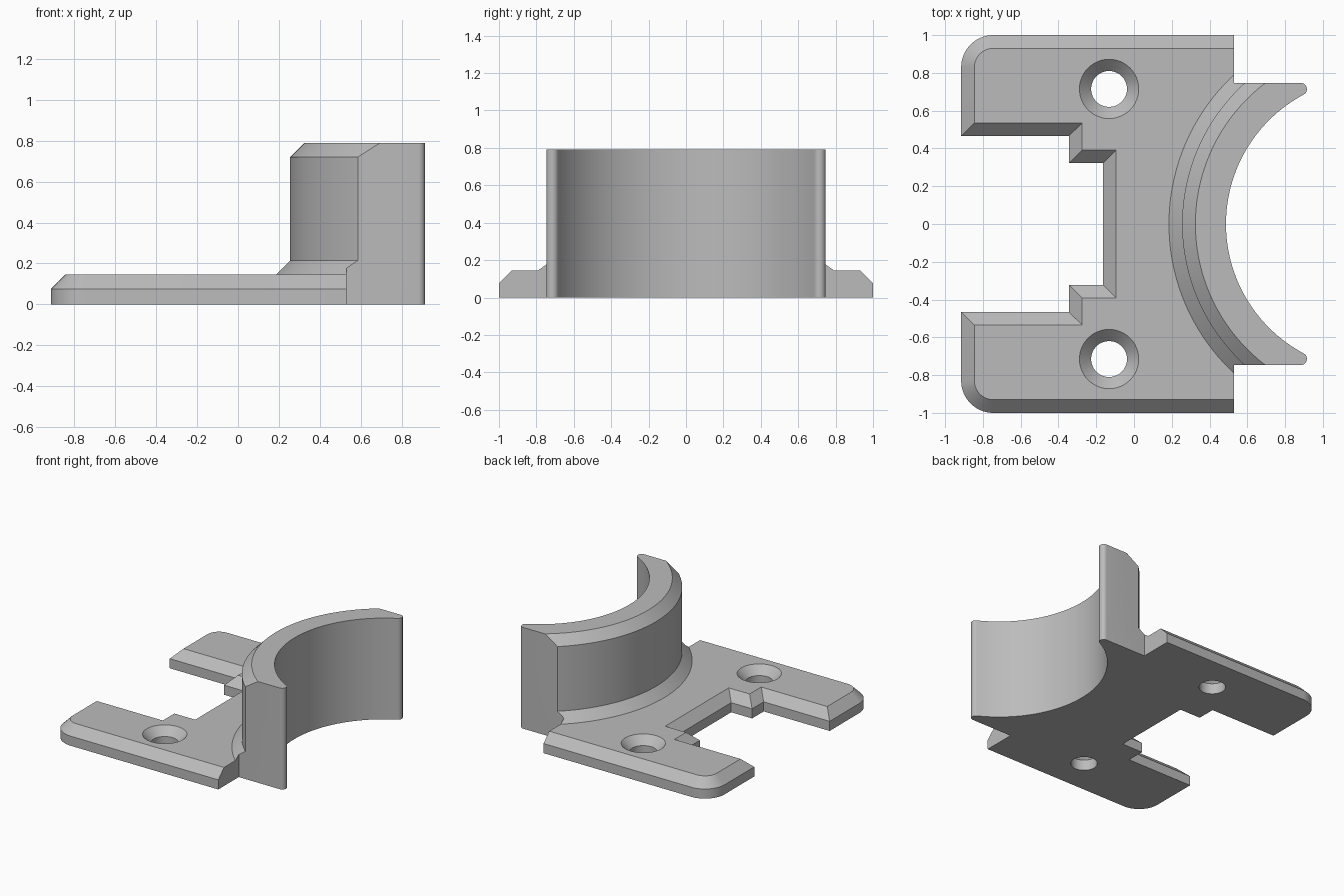
import bpy, bmesh
from math import cos, sin, pi, radians, sqrt, atan2

default = bpy.data.objects.get("Cube")
if default:
    bpy.data.objects.remove(default, do_unlink=True)

CX = 1.263                  # axis of the curved wall
R_OUT, R_IN = 1.008, 0.776
CH = 0.07                   # chamfer size used everywhere
PLATE_TOP, WALL_TOP = 0.145, 0.79
WALL_Y, PLATE_X = 0.747, 0.53


def arc(cx, cy, r, a0, a1, n):
    return [(cx + r * cos(a0 + (a1 - a0) * i / n),
             cy + r * sin(a0 + (a1 - a0) * i / n)) for i in range(n + 1)]


def mirrored(half):
    """Close a +y half outline with its -y reflection."""
    return half + [(x, -y) for x, y in reversed(half)]


def finish(name, bm):
    bmesh.ops.recalc_face_normals(bm, faces=bm.faces)
    mesh = bpy.data.meshes.new(name)
    bm.to_mesh(mesh)
    bm.free()
    obj = bpy.data.objects.new(name, mesh)
    bpy.context.collection.objects.link(obj)
    return obj


def prism(name, outline, z0, z1, chamfer=0.0):
    bm = bmesh.new()
    face = bm.faces.new([bm.verts.new((x, y, z0)) for x, y in outline])
    face.normal_update()
    if face.normal.z < 0:
        face.normal_flip()
    top = bmesh.ops.extrude_face_region(bm, geom=[face], use_keep_orig=True)["geom"]
    verts = [v for v in top if isinstance(v, bmesh.types.BMVert)]
    lid = [f for f in top if isinstance(f, bmesh.types.BMFace)]
    bmesh.ops.translate(bm, verts=verts, vec=(0, 0, z1 - chamfer - z0))
    bmesh.ops.recalc_face_normals(bm, faces=bm.faces)
    if chamfer:
        bmesh.ops.inset_region(bm, faces=lid, thickness=chamfer, use_even_offset=True)
        bmesh.ops.translate(bm, verts=list(lid[0].verts), vec=(0, 0, chamfer))
    return finish(name, bm)


def turned(name, profile, cx, cy, segments):
    """Solid of revolution from (radius, height) points, capped at both ends."""
    bm = bmesh.new()
    rings = [[bm.verts.new((x, y, z)) for x, y in
              arc(cx, cy, r, 0, 2 * pi, segments)[:-1]] for r, z in profile]
    for a, b in zip(rings, rings[1:]):
        for i in range(segments):
            j = (i + 1) % segments
            bm.faces.new((a[i], a[j], b[j], b[i]))
    bm.faces.new(rings[0])
    bm.faces.new(rings[-1])
    return finish(name, bm)


def combine(target, tool, operation):
    """Bake a boolean into the target and discard the tool."""
    mod = target.modifiers.new(operation.lower(), 'BOOLEAN')
    mod.operation, mod.solver, mod.object = operation, 'EXACT', tool
    graph = bpy.context.evaluated_depsgraph_get()
    mesh = bpy.data.meshes.new_from_object(target.evaluated_get(graph))
    target.modifiers.clear()
    target.data = mesh
    bpy.data.objects.remove(tool, do_unlink=True)


# Base plate: rounded outer corners, stepped notch, chamfered rim
half_plate = [(0.75, 1.0)] + arc(-0.745, 0.83, 0.17, pi / 2, pi, 16)
half_plate += [(-0.915, 0.465), (-0.345, 0.465), (-0.345, 0.322), (-0.165, 0.322)]
bracket = prism("clamp_bracket", mirrored(half_plate), -0.05, PLATE_TOP, CH)

# Curved wall with a sloped foot and a chamfered top
wall = turned("curved_wall", [
    (R_OUT + CH + 0.04, -0.08), (R_OUT + CH + 0.04, PLATE_TOP - 0.04),
    (R_OUT, PLATE_TOP + CH), (R_OUT, WALL_TOP - CH), (R_OUT - CH, WALL_TOP)],
    CX, 0, 160)
combine(bracket, wall, 'UNION')

# Footprint: squared plate ends, rounded wall tips and the concave face
tip = 0.033
tip_y = WALL_Y - tip
tip_x = CX - sqrt((R_IN + tip) ** 2 - tip_y ** 2)
inward = atan2(-tip_y, CX - tip_x)
half_foot = [(-1.2, 1.2), (PLATE_X, 1.2), (PLATE_X, WALL_Y)]
half_foot += arc(tip_x, tip_y, tip, pi / 2, inward, 12)
half_foot += arc(CX, 0, R_IN, pi + inward, pi, 32)[1:-1]
footprint = prism("footprint", mirrored(half_foot), 0, 1)
combine(bracket, footprint, 'INTERSECT')

# Countersunk screw holes
for side in (1, -1):
    hole = turned("screw_hole", [(0.095, -0.1), (0.095, 0.083), (0.157, PLATE_TOP),
                                 (0.157, 0.3)], -0.132, side * 0.715, 48)
    combine(bracket, hole, 'DIFFERENCE')

# Single grey finish
grey = bpy.data.materials.new("light_grey")
grey.use_nodes = True
colour = (0.5, 0.5, 0.5, 1)
grey.diffuse_color = colour
grey.node_tree.nodes["Principled BSDF"].inputs["Base Color"].default_value = colour
bracket.data.materials.clear()
bracket.data.materials.append(grey)
for poly in bracket.data.polygons:
    poly.material_index = 0

bpy.ops.object.select_all(action='DESELECT')
bracket.select_set(True)
bpy.context.view_layer.objects.active = bracket
bpy.ops.object.shade_smooth_by_angle(angle=radians(30))
